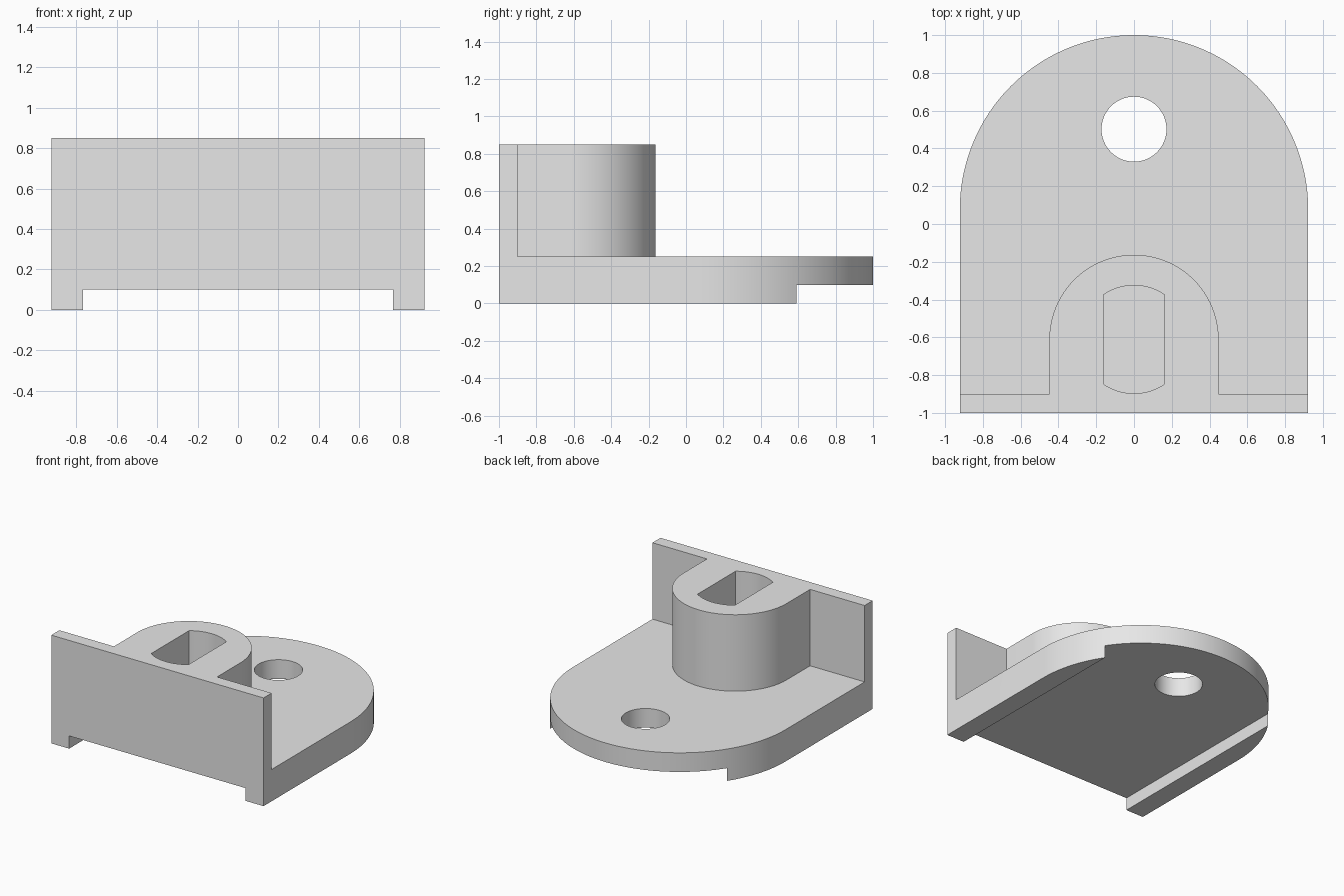
import bpy, bmesh
from math import pi, sin, cos, sqrt, asin, radians

cube = bpy.data.objects.get("Cube")
if cube:
    bpy.data.objects.remove(cube, do_unlink=True)

HALF_W = 0.922       # half width of the base plate
FRONT = -1.0
WALL_BACK = -0.9
BASE_TOP = 0.25
TOP = 0.85
BOSS_R, BOSS_Y = 0.448, -0.611

grey = bpy.data.materials.new("plain grey")
grey.use_nodes = True
grey.diffuse_color = (0.8, 0.8, 0.8, 1)
grey.node_tree.nodes["Principled BSDF"].inputs["Base Color"].default_value = (0.8, 0.8, 0.8, 1)


def arc(cy, r, start, end, n):
    """Points on an arc centred on x = 0."""
    steps = [start + (end - start) * i / n for i in range(n + 1)]
    return [(r * cos(a), cy + r * sin(a)) for a in steps]


def prism(name, outline, z0, z1):
    """Extrude a counter-clockwise outline from z0 to z1."""
    bm = bmesh.new()
    face = bm.faces.new([bm.verts.new((x, y, z0)) for x, y in outline])
    top = bmesh.ops.extrude_face_region(bm, geom=[face])["geom"]
    moved = [v for v in top if isinstance(v, bmesh.types.BMVert)]
    bmesh.ops.translate(bm, verts=moved, vec=(0, 0, z1 - z0))
    bmesh.ops.recalc_face_normals(bm, faces=bm.faces)
    mesh = bpy.data.meshes.new(name)
    bm.to_mesh(mesh)
    bm.free()
    mesh.materials.append(grey)
    obj = bpy.data.objects.new(name, mesh)
    bpy.context.collection.objects.link(obj)
    return obj


def combine(target, tool, operation):
    """Apply a boolean and discard the tool."""
    tool.hide_render = True
    bpy.context.view_layer.objects.active = target
    mod = target.modifiers.new("combine", "BOOLEAN")
    mod.operation, mod.solver, mod.object = operation, "EXACT", tool
    bpy.ops.object.modifier_apply(modifier=mod.name)
    bpy.data.objects.remove(tool, do_unlink=True)


# Base plate with a rounded back
plate = [(-HALF_W, FRONT), (HALF_W, FRONT)] + arc(1 - HALF_W, HALF_W, 0, pi, 96)
bracket = prism("bracket_body", plate, 0, BASE_TOP)

# Front wall and rounded boss share one T-shaped profile
upper = [(-HALF_W, FRONT), (HALF_W, FRONT), (HALF_W, WALL_BACK), (BOSS_R, WALL_BACK)]
upper += arc(BOSS_Y, BOSS_R, 0, pi, 64)
upper += [(-BOSS_R, WALL_BACK), (-HALF_W, WALL_BACK)]
combine(bracket, prism("wall_and_boss", upper, 0.15, TOP), "UNION")

# Channel underneath, leaving a rail on each side
channel = [(-0.767, -1.2), (0.767, -1.2), (0.767, 1.2), (-0.767, 1.2)]
combine(bracket, prism("channel_cutter", channel, -0.2, 0.1), "DIFFERENCE")

# Round through hole near the back
hole = arc(0.502, 0.172, 0, 2 * pi, 64)[:-1]
combine(bracket, prism("hole_cutter", hole, -0.2, 0.5), "DIFFERENCE")

# Blind slot in the boss: straight sides, rounded ends
SLOT_R, SLOT_HALF = 0.286, 0.162
corner = asin(sqrt(SLOT_R ** 2 - SLOT_HALF ** 2) / SLOT_R)
slot = arc(BOSS_Y, SLOT_R, corner, pi - corner, 20)
slot += arc(BOSS_Y, SLOT_R, pi + corner, 2 * pi - corner, 20)
combine(bracket, prism("slot_cutter", slot, BASE_TOP, 1.2), "DIFFERENCE")

# Merge coplanar faces, then smooth the curved walls
bm = bmesh.new()
bm.from_mesh(bracket.data)
bmesh.ops.remove_doubles(bm, verts=bm.verts, dist=0.0001)
bmesh.ops.dissolve_limit(bm, angle_limit=radians(0.2), verts=bm.verts, edges=bm.edges)
bm.to_mesh(bracket.data)
bm.free()
bpy.ops.object.select_all(action="DESELECT")
bracket.select_set(True)
bpy.context.view_layer.objects.active = bracket
bpy.ops.object.shade_smooth_by_angle(angle=radians(30))
